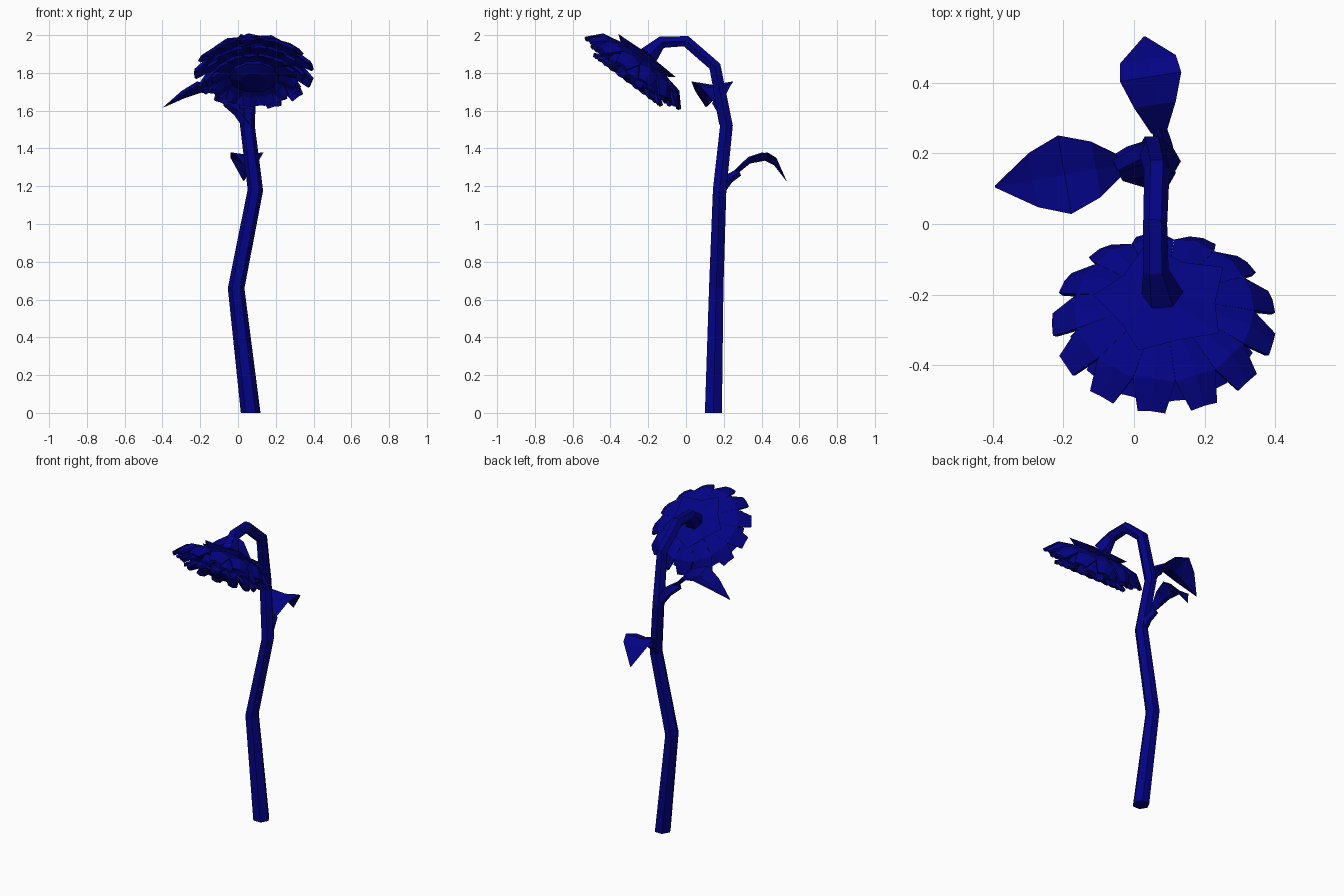
import bpy, bmesh
from math import sin, cos, pi, radians
from mathutils import Vector, Matrix

if "Cube" in bpy.data.objects:
    bpy.data.objects.remove(bpy.data.objects["Cube"])

navy = bpy.data.materials.new("navy blue")
COLOUR = (0.001, 0.001, 0.23, 1)
navy.diffuse_color = COLOUR
navy.use_nodes = True
navy.node_tree.nodes["Principled BSDF"].inputs["Base Color"].default_value = COLOUR


def finish(name, bm, matrix=None, thickness=0):
    bmesh.ops.remove_doubles(bm, verts=bm.verts, dist=0.0005)
    bmesh.ops.recalc_face_normals(bm, faces=bm.faces)
    mesh = bpy.data.meshes.new(name)
    bm.to_mesh(mesh)
    bm.free()
    mesh.materials.append(navy)
    ob = bpy.data.objects.new(name, mesh)
    bpy.context.collection.objects.link(ob)
    if matrix:
        ob.matrix_world = matrix
    if thickness:
        mod = ob.modifiers.new("thickness", "SOLIDIFY")
        mod.thickness = thickness
        mod.offset = 0


def skin(bm, rings, closed=True):
    """Join successive rings of points with quads, capping closed ones."""
    rows = [[bm.verts.new(p) for p in ring] for ring in rings]
    n = len(rows[0])
    for a, b in zip(rows, rows[1:]):
        for i in range(n if closed else n - 1):
            j = (i + 1) % n
            bm.faces.new((a[i], a[j], b[j], b[i]))
    if closed:
        bm.faces.new(rows[0])
        bm.faces.new(rows[-1])


def tube(name, path, radii, sides, start=None):
    pts = [Vector(p) for p in path]
    rings = []
    for i, p in enumerate(pts):
        t = (pts[min(i + 1, len(pts) - 1)] - pts[max(i - 1, 0)]).normalized()
        if i == 0 and start:
            t = Vector(start)
        a = (Vector((1, 0, 0)) - t * t.x).normalized()
        b = t.cross(a)
        rings.append([p + radii[i] * (a * cos(2 * pi * k / sides) + b * sin(2 * pi * k / sides))
                      for k in range(sides)])
    bm = bmesh.new()
    skin(bm, rings)
    finish(name, bm)


# Crooked hexagonal stem that hooks over at the top
tube("stem",
     [(.067, .145, 0), (-.01, .16, .66), (.092, .178, 1.18), (.05, .214, 1.52),
      (.065, .153, 1.835), (.06, 0, 1.968), (.062, -.13, 1.962), (.08, -.20, 1.89)],
     [.052, .044, .041, .039, .036, .034, .036, .06], 6, (0, 0, 1))


# Leaves: keeled blades given as distance, edge height, half width, keel depth
def leaf(name, root, tip, sections):
    root, tip = Vector(root), Vector(tip)
    along = (tip - root).normalized()
    side = Vector((-along.y, along.x))
    rings = []
    for d, z, w, depth in sections:
        c = root + along * d
        rings.append([(*(c + side * w * s), z - depth * drop)
                      for s, drop in ((-1, 0), (0, .3), (1, 0), (0, 1))])
    bm = bmesh.new()
    skin(bm, rings)
    finish(name + "_blade", bm)
    d, z, _, depth = sections[0]
    return (*(root + along * (d + .02)), z - depth * .4)


end = leaf("upper_leaf", (.04, .18), (-.40, .105),
           [(.085, 1.66, .033, .03), (.15, 1.73, .08, .04), (.24, 1.755, .113, .06),
            (.33, 1.705, .078, .04), (.44, 1.62, .003, .003)])
tube("upper_leaf_stalk", [(.05, .21, 1.53), (0, .195, 1.6), end], [.036, .033, .026], 5)

end = leaf("lower_leaf", (.08, .20), (.03, .53),
           [(.06, 1.285, .022, .03), (.14, 1.355, .06, .035), (.22, 1.38, .088, .045),
            (.27, 1.35, .08, .04), (.335, 1.23, .003, .003)])
tube("lower_leaf_stalk", [(.088, .18, 1.18), (.082, .225, 1.238), end], [.03, .027, .022], 5)

# Flower head frame: local z points out of the drooping face
HEAD = Matrix(((1, 0, 0, .085), (0, -.8, -.6, -.28), (0, .6, -.8, 1.80), (0, 0, 0, 1)))


def polar(r, a, z):
    return Vector((r * cos(a), r * sin(a), z))


def petals(name, count, phase, profile, fold):
    """Ring of blunt, creased petals; profile is radius, height from base to tip."""
    bm = bmesh.new()
    half = pi / count
    widths = (half, half * .98, half * .5)
    folds = (0, fold, fold * .5)
    for i in range(count):
        a = radians(phase) + 2 * half * i
        skin(bm, [[polar(r, a + s * w, z + f * (1 - abs(s))) for s in (-1, 0, 1)]
                  for (r, z), w, f in zip(profile, widths, folds)], closed=False)
    finish(name, bm, HEAD, 0.016)


petals("outer_petals", 13, 96.5, [(.07, -.10), (.25, -.05), (.312, .01)], -.015)
petals("middle_petals", 13, 110.3, [(.07, -.06), (.205, -.025), (.262, .025)], -.012)
petals("inner_petals", 13, 96.5, [(.07, 0), (.18, .015), (.225, .048)], .012)


# Domed seed disc on the face
def ring(r, z, n):
    return [polar(r, 2 * pi * k / n, z) for k in range(n)]


bm = bmesh.new()
skin(bm, [ring(.13, -.01, 10), ring(.13, .035, 10), ring(.07, .055, 10)])
finish("seed_disc", bm, HEAD)


# Five-pointed calyx flaring behind the petals
def star(tip, dip, z_tip, z_dip):
    return [polar(dip if k % 2 else tip, radians(111) + pi * k / 5, z_dip if k % 2 else z_tip)
            for k in range(10)]


bm = bmesh.new()
skin(bm, [star(.13, .12, -.07, -.07), star(.2, .145, -.118, -.105), star(.05, .05, -.125, -.125)])
finish("calyx", bm, HEAD)
